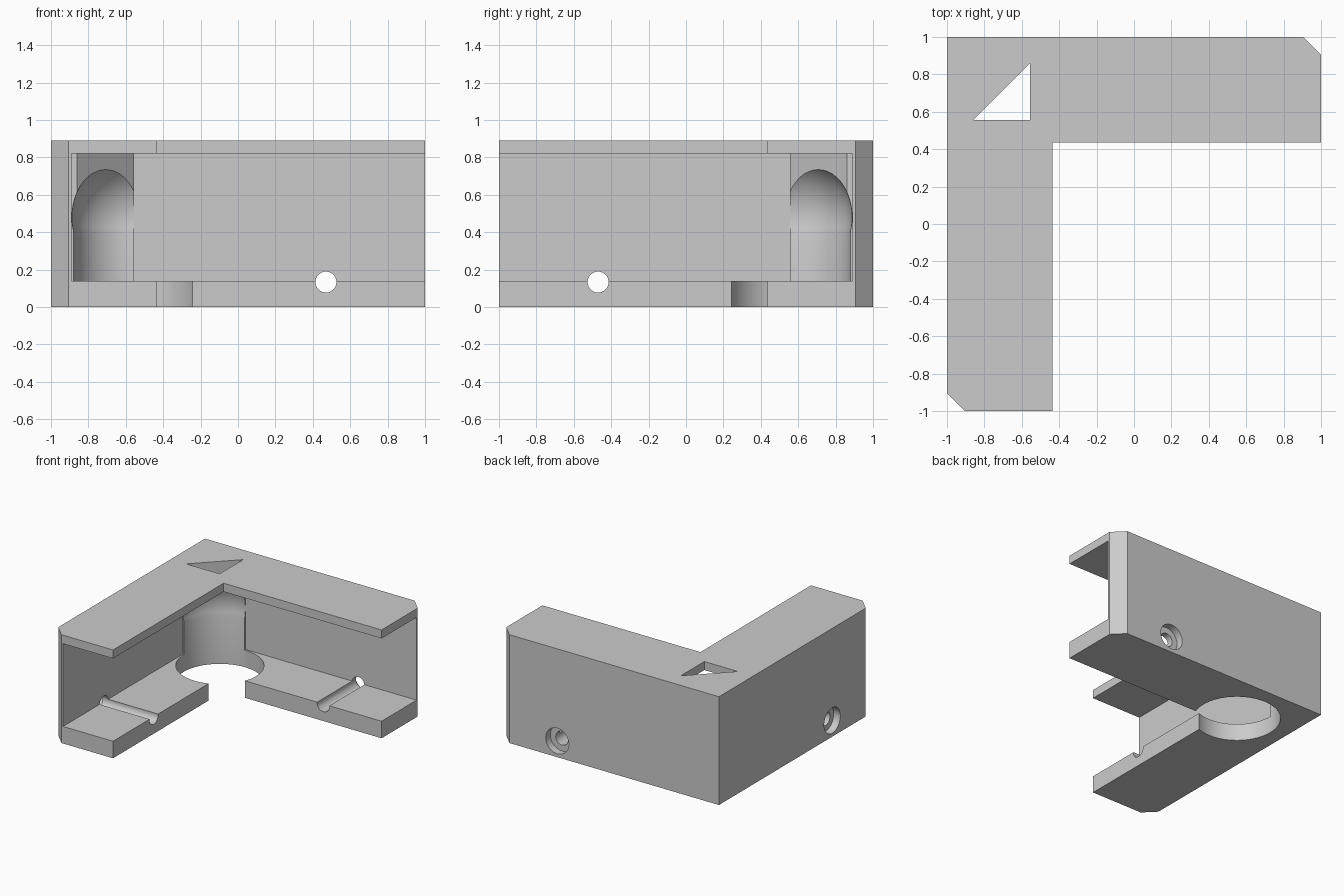
import bpy, bmesh, math
from mathutils import Vector, Matrix

cube = bpy.data.objects.get("Cube")
if cube:
    bpy.data.objects.remove(cube, do_unlink=True)

HEIGHT, FLOOR, CEILING = 0.89, 0.14, 0.82
INNER, WALL, CHAMFER = 0.436, 0.89, 0.095
BLOCK, BLOCK_TIP = 0.555, 0.86      # corner block extents
SOCKET = 0.55                       # socket axis is at (-SOCKET, SOCKET)
HOLE_POS, HOLE_Z = 0.47, 0.133


def make_object(name, bm):
    bmesh.ops.recalc_face_normals(bm, faces=bm.faces)
    mesh = bpy.data.meshes.new(name)
    bm.to_mesh(mesh)
    bm.free()
    obj = bpy.data.objects.new(name, mesh)
    bpy.context.collection.objects.link(obj)
    return obj


def prism(name, outline, z0, z1):
    bm = bmesh.new()
    face = bm.faces.new([bm.verts.new((x, y, z0)) for x, y in outline])
    ext = bmesh.ops.extrude_face_region(bm, geom=[face])
    top = [v for v in ext["geom"] if isinstance(v, bmesh.types.BMVert)]
    bmesh.ops.translate(bm, verts=top, vec=(0, 0, z1 - z0))
    return make_object(name, bm)


def lathe(name, profile, matrix, steps=64):
    """Revolve a (radius, height) profile around z, then place it."""
    bm = bmesh.new()
    verts = [bm.verts.new((r, 0, h)) for r, h in profile]
    edges = [bm.edges.new(pair) for pair in zip(verts, verts[1:])]
    bmesh.ops.spin(bm, geom=verts + edges, cent=(0, 0, 0), axis=(0, 0, 1),
                   angle=math.tau, steps=steps)
    bmesh.ops.remove_doubles(bm, verts=bm.verts, dist=1e-5)
    bmesh.ops.transform(bm, matrix=matrix, verts=bm.verts)
    return make_object(name, bm)


# L-shaped body with chamfered outer ends
bracket = prism("corner_bracket", [
    (-1, 1), (-1, CHAMFER - 1), (CHAMFER - 1, -1), (-INNER, -1),
    (-INNER, INNER), (1, INNER), (1, 1 - CHAMFER), (1 - CHAMFER, 1)], 0, HEIGHT)

# Open channel that leaves a block in the corner
channel = prism("channel_cutter", [
    (-WALL, -1.1), (-0.3, -1.1), (-0.3, 0.3), (1.1, 0.3), (1.1, WALL),
    (-BLOCK, WALL), (-BLOCK, BLOCK_TIP), (-BLOCK_TIP, BLOCK), (-WALL, BLOCK)],
    FLOOR, CEILING)

# Triangular window through the top plate
window = prism("window_cutter", [
    (-BLOCK_TIP, BLOCK), (-BLOCK, BLOCK), (-BLOCK, BLOCK_TIP)], CEILING - 0.02, 1)

# Round socket through the floor, domed at the top
dome_r, dome_z, seam = 0.338, 0.48, 0.4
start = math.asin((seam - dome_z) / dome_r)
arc = []
for i in range(25):
    a = start + (math.pi / 2 - start) * i / 24
    arc.append((dome_r * math.cos(a), dome_z + dome_r * math.sin(a)))
tube_r = arc[0][0]
socket = lathe("socket_cutter", [(0, -0.1), (tube_r, -0.1)] + arc,
               Matrix.Translation((-SOCKET, SOCKET, 0)), 96)

# Counterbored screw holes, one through each arm
screw = [(0, 0.9), (0.105, 0.9), (0.105, 0.06), (0.056, 0.06),
         (0.056, -0.8), (0, -0.8)]
screw = [(r, h - 0.12 if h > 0.1 and h < 0.5 else h) for r, h in screw]
back_hole = lathe("back_hole_cutter", screw,
                  Matrix.Translation((HOLE_POS, 0.88, HOLE_Z))
                  @ Matrix.Rotation(-math.pi / 2, 4, "X"), 48)
side_hole = lathe("side_hole_cutter", screw,
                  Matrix.Translation((-0.88, -HOLE_POS, HOLE_Z))
                  @ Matrix.Rotation(-math.pi / 2, 4, "Y"), 48)

# Cut everything out of the body
bpy.ops.object.select_all(action="DESELECT")
bpy.context.view_layer.objects.active = bracket
bracket.select_set(True)
for cutter in (channel, window, socket, back_hole, side_hole):
    mod = bracket.modifiers.new(cutter.name, "BOOLEAN")
    mod.operation = "DIFFERENCE"
    mod.solver = "EXACT"
    mod.object = cutter
    bpy.ops.object.modifier_apply(modifier=mod.name)
    bpy.data.objects.remove(cutter, do_unlink=True)

# Plain grey finish
grey = bpy.data.materials.new("light_grey")
grey.use_nodes = True
color = (0.6, 0.6, 0.6, 1)
grey.diffuse_color = color
grey.node_tree.nodes["Principled BSDF"].inputs["Base Color"].default_value = color
bracket.data.materials.clear()
bracket.data.materials.append(grey)
bpy.ops.object.shade_smooth_by_angle(angle=math.radians(30))
